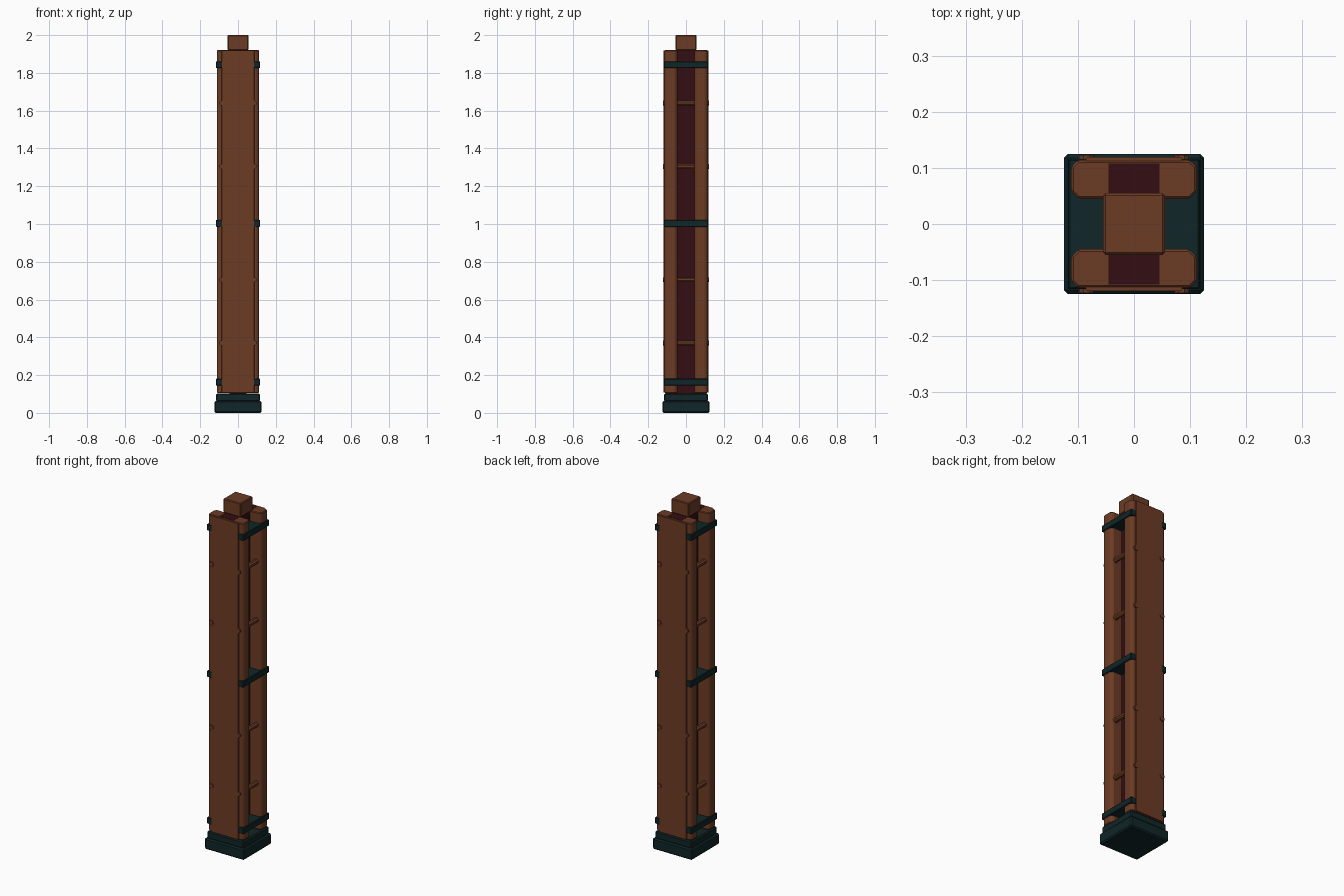
import bpy, bmesh, math

if "Cube" in bpy.data.objects:
    bpy.data.objects.remove(bpy.data.objects["Cube"], do_unlink=True)


def make_material(name, rgb):
    mat = bpy.data.materials.new(name)
    mat.use_nodes = True
    mat.diffuse_color = (*rgb, 1)
    bsdf = mat.node_tree.nodes["Principled BSDF"]
    bsdf.inputs["Base Color"].default_value = (*rgb, 1)
    return mat


wood = make_material("brown wood", (0.15, 0.044, 0.018))
core_wood = make_material("dark red wood", (0.034, 0.004, 0.006))
iron = make_material("dark teal iron", (0.005, 0.019, 0.021))


def finish(bm, name, mat, bevel):
    bmesh.ops.recalc_face_normals(bm, faces=bm.faces)
    mesh = bpy.data.meshes.new(name)
    bm.to_mesh(mesh)
    bm.free()
    mesh.materials.append(mat)
    obj = bpy.data.objects.new(name, mesh)
    bpy.context.collection.objects.link(obj)
    if bevel:
        mod = obj.modifiers.new("Bevel", "BEVEL")
        mod.width = bevel
        mod.segments = 1
        mod.limit_method = "ANGLE"
    return obj


def box(name, x, y, z, mat, bevel=0):
    """Box from (min, max) ranges on each axis."""
    bm = bmesh.new()
    bmesh.ops.create_cube(bm, size=1)
    for v in bm.verts:
        for i, (lo, hi) in enumerate((x, y, z)):
            v.co[i] = lo if v.co[i] < 0 else hi
    return finish(bm, name, mat, bevel)


def prism(name, half_profile, z, mat, bevel):
    """Upright prism whose cross-section is mirrored in x."""
    outline = half_profile + [(-px, py) for px, py in reversed(half_profile)]
    bm = bmesh.new()
    face = bm.faces.new([bm.verts.new((px, py, z[0])) for px, py in outline])
    ext = bmesh.ops.extrude_face_region(bm, geom=[face])
    for v in ext["geom"]:
        if isinstance(v, bmesh.types.BMVert):
            v.co.z = z[1]
    return finish(bm, name, mat, bevel)


def sym(half):
    return (-half, half)


# Stepped iron foot
box("foot_base", sym(0.125), sym(0.125), (0, 0.064), iron, 0.007)
box("foot_step", sym(0.116), sym(0.116), (0.06, 0.103), iron, 0.006)

# Dark core and wooden cap block
box("core", sym(0.045), sym(0.108), (0.1, 1.921), core_wood)
box("cap_block", sym(0.055), sym(0.055), (1.92, 2.0), wood, 0.004)

# Front and back planks with a raised outer panel
for side, s in (("front", -1), ("back", 1)):
    profile = [(0.099, s * 0.045), (0.112, s * 0.058),
               (0.112, s * 0.102), (0.1, s * 0.114)]
    prism(side + "_plank", profile, (0.105, 1.92), wood, 0.004)
    panel = [(0.088, s * 0.11), (0.084, s * 0.119)]
    prism(side + "_panel", panel, (0.107, 1.918), wood, 0)

# Iron straps
for i, z in enumerate((0.163, 1.003, 1.843)):
    box(f"strap_{i + 1}", sym(0.117), sym(0.116), (z - 0.018, z + 0.018), iron, 0.003)

# Rungs through both planks, ends showing as pegs
for side, x in (("right", -0.085), ("left", 0.085)):
    for i, z in enumerate((0.37, 0.705, 1.305, 1.64)):
        bpy.ops.mesh.primitive_cylinder_add(
            vertices=8, radius=0.014, depth=0.246, location=(x, 0, z),
            rotation=(math.pi / 2, math.pi / 8, 0))
        rung = bpy.context.object
        rung.name = f"{side}_rung_{i + 1}"
        rung.data.materials.append(wood)
